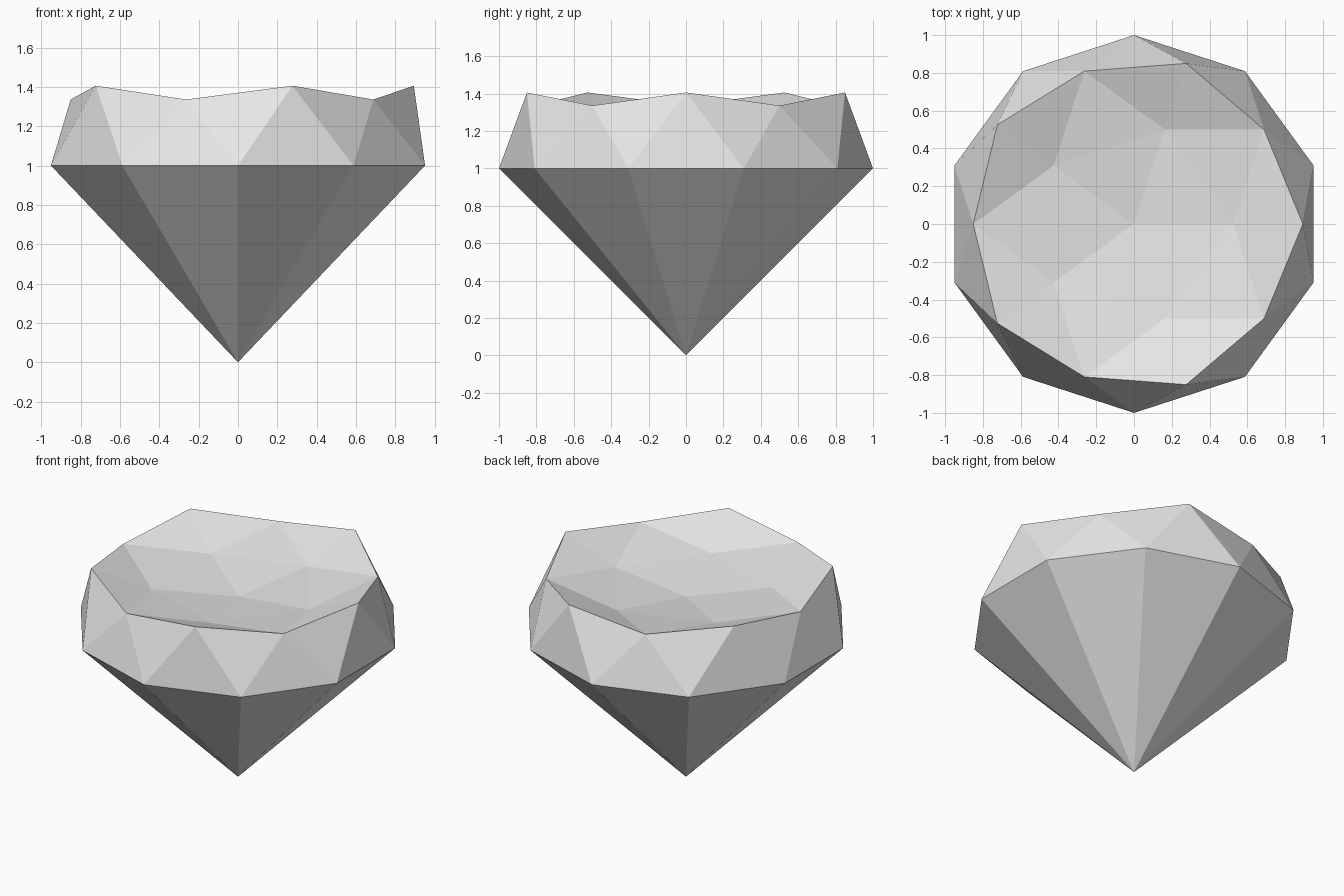
import bpy
import bmesh
from math import cos, sin, radians

cube = bpy.data.objects.get("Cube")
if cube:
    bpy.data.objects.remove(cube, do_unlink=True)

# Pale grey gem material
grey = bpy.data.materials.new("pale_grey")
grey.use_nodes = True
colour = (0.8, 0.8, 0.8, 1)
grey.diffuse_color = colour
grey.node_tree.nodes["Principled BSDF"].inputs["Base Color"].default_value = colour

bm = bmesh.new()


def ring(count, radius, z, start=0):
    """Evenly spaced vertices around the vertical axis."""
    angles = [radians(start + 360 * i / count) for i in range(count)]
    return [bm.verts.new((radius * cos(a), radius * sin(a), z)) for a in angles]


tip = bm.verts.new((0, 0, 0))
girdle = ring(10, 1, 1, 18)
peaks = ring(5, 0.894, 1.406)
notches = ring(5, 0.851, 1.336, 36)
crown = [v for pair in zip(peaks, notches) for v in pair]
dish = ring(5, 0.526, 1.265)
centre = bm.verts.new((0, 0, 1.21))

# Lower cone and the zigzag crown band
for i in range(10):
    j = (i + 1) % 10
    bm.faces.new((tip, girdle[j], girdle[i]))
    bm.faces.new((crown[i], girdle[i], crown[j]))
    bm.faces.new((girdle[i], girdle[j], crown[j]))

# Sunken faceted top
for i in range(5):
    j = (i + 1) % 5
    bm.faces.new((peaks[i], notches[i], dish[i]))
    bm.faces.new((peaks[i], dish[i], notches[i - 1]))
    bm.faces.new((notches[i], dish[j], dish[i]))
    bm.faces.new((centre, dish[i], dish[j]))

bmesh.ops.recalc_face_normals(bm, faces=bm.faces)
mesh = bpy.data.meshes.new("faceted_gem")
bm.to_mesh(mesh)
bm.free()
mesh.materials.append(grey)
gem = bpy.data.objects.new("faceted_gem", mesh)
bpy.context.collection.objects.link(gem)
